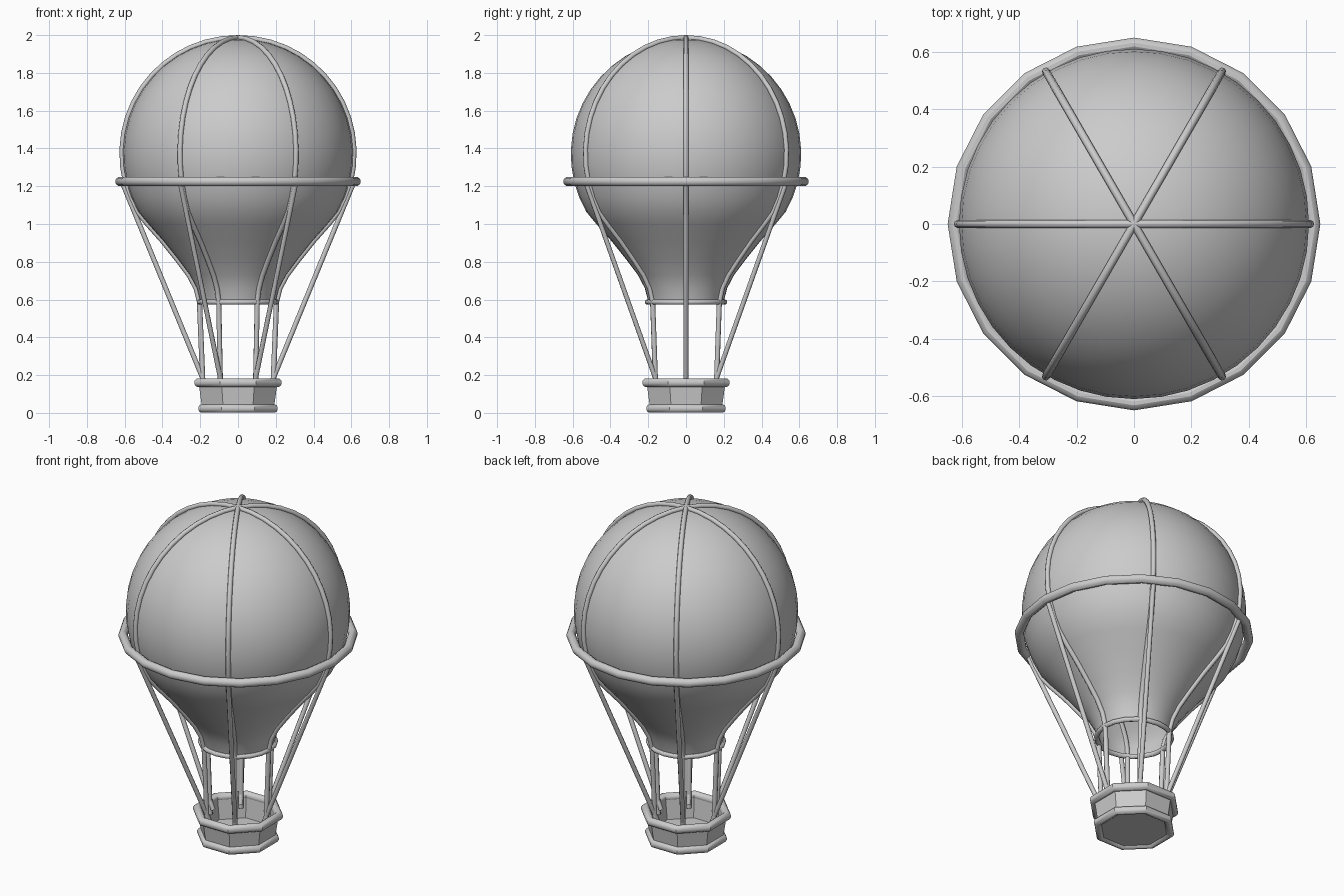
import bpy, bmesh, math
from mathutils import Vector

if "Cube" in bpy.data.objects:
    bpy.data.objects.remove(bpy.data.objects["Cube"])

grey = bpy.data.materials.new("grey")
grey.diffuse_color = (0.6, 0.6, 0.6, 1)
grey.use_nodes = True
grey.node_tree.nodes["Principled BSDF"].inputs["Base Color"].default_value = grey.diffuse_color


def add_object(name, bm, angle=40):
    bmesh.ops.recalc_face_normals(bm, faces=bm.faces)
    mesh = bpy.data.meshes.new(name)
    bm.to_mesh(mesh)
    bm.free()
    mesh.materials.append(grey)
    ob = bpy.data.objects.new(name, mesh)
    bpy.context.collection.objects.link(ob)
    bpy.ops.object.select_all(action='DESELECT')
    ob.select_set(True)
    bpy.context.view_layer.objects.active = ob
    bpy.ops.object.shade_smooth_by_angle(angle=math.radians(angle))
    return ob


def lathe(name, profile, sides, start=0.0, angle=40, closed=False):
    """Turn a (radius, z) profile around the z axis."""
    bm = bmesh.new()
    rings = []
    for r, z in profile:
        if r < 1e-6:
            rings.append([bm.verts.new((0, 0, z))] * sides)
        else:
            rings.append([bm.verts.new((r * math.cos(start + math.tau * i / sides),
                                        r * math.sin(start + math.tau * i / sides), z))
                          for i in range(sides)])
    pairs = list(zip(rings, rings[1:]))
    if closed:
        pairs.append((rings[-1], rings[0]))
    for a, b in pairs:
        for i in range(sides):
            j = (i + 1) % sides
            corners = list(dict.fromkeys((a[i], a[j], b[j], b[i])))
            bm.faces.new(corners)
    return add_object(name, bm, angle)


def hoop(name, radius, z, thick, sides, start=0.0, angle=30):
    """A ring with a round section."""
    section = [(radius + thick * math.cos(math.tau * (k + .5) / 12),
                z + thick * math.sin(math.tau * (k + .5) / 12)) for k in range(12)]
    return lathe(name, section, sides, start, angle, closed=True)


def tube(name, path, azimuth, thick, sides=8):
    """A tube along an (r, z) path in the vertical plane at the given azimuth."""
    bm = bmesh.new()
    out = Vector((math.cos(azimuth), math.sin(azimuth), 0))
    side = Vector((-out.y, out.x, 0))
    points = [out * r + Vector((0, 0, z)) for r, z in path]
    rings = []
    for i, p in enumerate(points):
        along = (points[min(i + 1, len(points) - 1)] - points[max(i - 1, 0)]).normalized()
        normal = side.cross(along)
        rings.append([bm.verts.new(p + thick * (side * math.cos(math.tau * k / sides)
                                                + normal * math.sin(math.tau * k / sides)))
                      for k in range(sides)])
    for a, b in zip(rings, rings[1:]):
        for k in range(sides):
            j = (k + 1) % sides
            bm.faces.new((a[k], a[j], b[j], b[k]))
    bm.faces.new(rings[0])
    bm.faces.new(rings[-1])
    return add_object(name, bm, 50)


# Envelope: a ball that narrows to an open neck
CENTRE, RADIUS = 1.37, 0.61
ball = [(RADIUS * math.sin(math.radians(a)), CENTRE + RADIUS * math.cos(math.radians(a)))
        for a in range(0, 121, 8)]
neck = [(0.475, 1.0), (0.395, 0.91), (0.315, 0.81), (0.255, 0.73), (0.218, 0.66), (0.2, 0.59)]
envelope = ball + neck
lathe("envelope", envelope, 40, angle=60)

# Hoops around the envelope and its mouth
hoop("belt_hoop", 0.625, 1.225, 0.025, 20)
hoop("neck_hoop", 0.204, 0.587, 0.014, 20)

# Ribs over the envelope, running on down to the basket, and outer ropes
rib_path = [(r + 0.004 * min(1, r * 5), z + (0.006 if z > CENTRE else 0)) for r, z in envelope]
for i in range(6):
    azimuth = math.tau * i / 6
    tube(f"rib_{i}", rib_path + [(0.184, 0.1)], azimuth, 0.014)
    tube(f"outer_rope_{i}", [(0.615, 1.225), (0.165, 0.13)], azimuth, 0.013)

# Octagonal basket with an inner wall, floor and two rolled rims
TURN = math.pi / 8
lathe("basket", [(0, 0.012), (0.205, 0.012), (0.208, 0.04), (0.226, 0.16), (0.206, 0.16),
                 (0.19, 0.04), (0, 0.04)], 8, TURN, 30)
hoop("basket_top_rim", 0.227, 0.16, 0.024, 8, TURN)
hoop("basket_bottom_rim", 0.205, 0.023, 0.023, 8, TURN)
